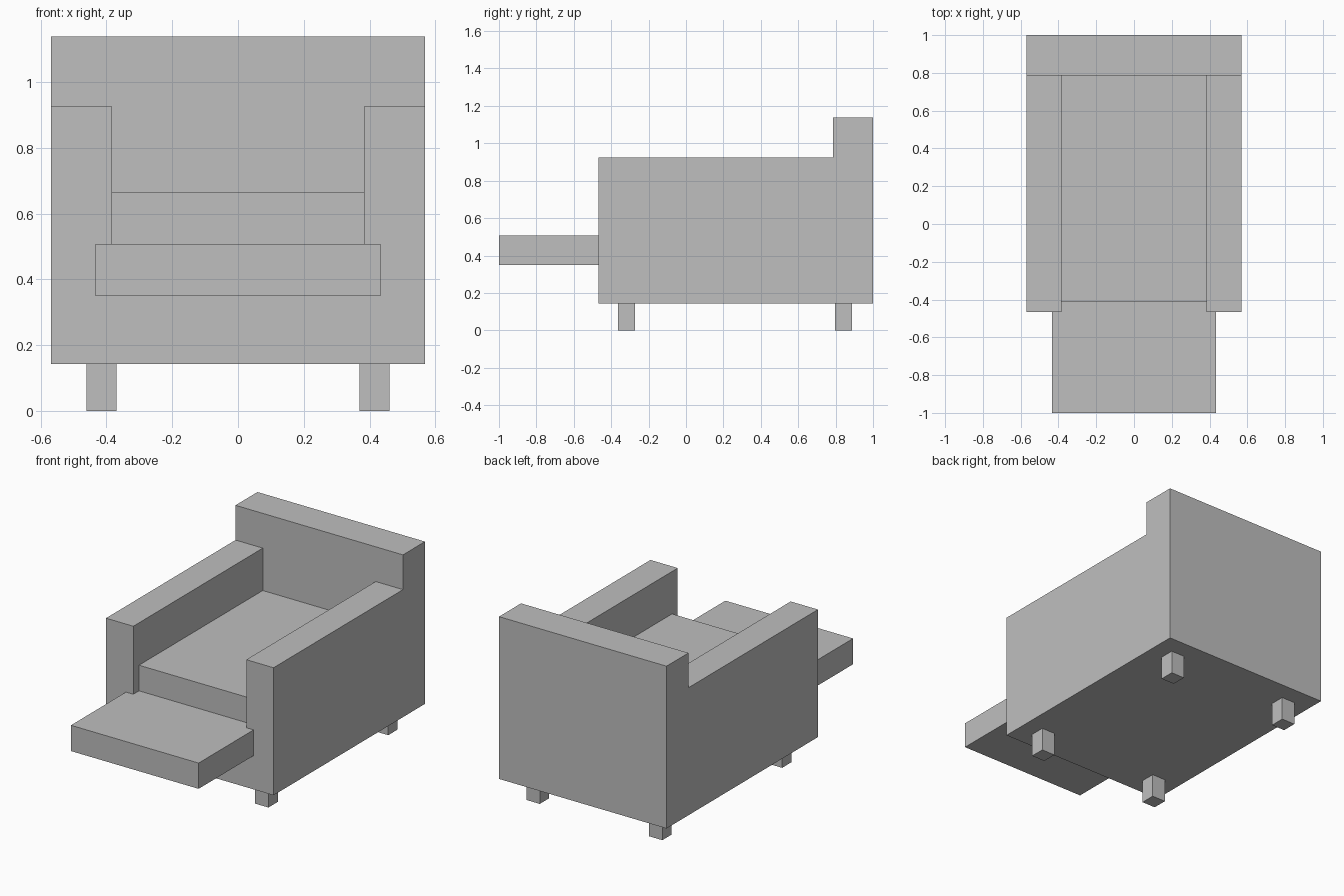
import bpy
import bmesh
from mathutils import Vector

# Remove the default object
cube = bpy.data.objects.get("Cube")
if cube:
    bpy.data.objects.remove(cube, do_unlink=True)

# Single upholstery colour
grey = bpy.data.materials.new("plain grey")
grey.use_nodes = True
colour = (0.52, 0.52, 0.52, 1)
grey.diffuse_color = colour
for node in grey.node_tree.nodes:
    if node.type == 'BSDF_PRINCIPLED':
        node.inputs["Base Color"].default_value = colour


def box(name, low, high):
    """Box between two opposite corners."""
    low, high = Vector(low), Vector(high)
    bm = bmesh.new()
    bmesh.ops.create_cube(bm, size=1)
    for v in bm.verts:
        v.co = (low + high) / 2 + v.co * (high - low)
    mesh = bpy.data.meshes.new(name)
    bm.to_mesh(mesh)
    bm.free()
    mesh.materials.append(grey)
    obj = bpy.data.objects.new(name, mesh)
    bpy.context.collection.objects.link(obj)
    return obj


HALF, INNER = 0.568, 0.383       # outer and inner faces of the arms
FRONT, BACK = -0.467, 0.787      # front of the frame, front of the backrest
FLOOR, DECK = 0.143, 0.508       # underside and seat platform

# Frame
box("base", (-INNER, FRONT, FLOOR), (INNER, BACK, DECK))
box("backrest", (-HALF, BACK, FLOOR), (HALF, 1, 1.138))

# Cushion and extended footrest
box("seat_cushion", (-INNER, -0.412, DECK), (INNER, BACK, 0.665))
box("footrest", (-0.433, -1, 0.35), (0.433, FRONT, DECK))

# Arms and legs on both sides
for side, s in (("left", 1), ("right", -1)):
    x0, x1 = sorted((s * INNER, s * HALF))
    box(side + "_arm", (x0, FRONT, FLOOR), (x1, BACK, 0.925))
    x0, x1 = sorted((s * 0.37, s * 0.461))
    for end, y in (("front", -0.364), ("back", 0.797)):
        box(f"{end}_{side}_leg", (x0, y, 0), (x1, y + 0.091, FLOOR))
